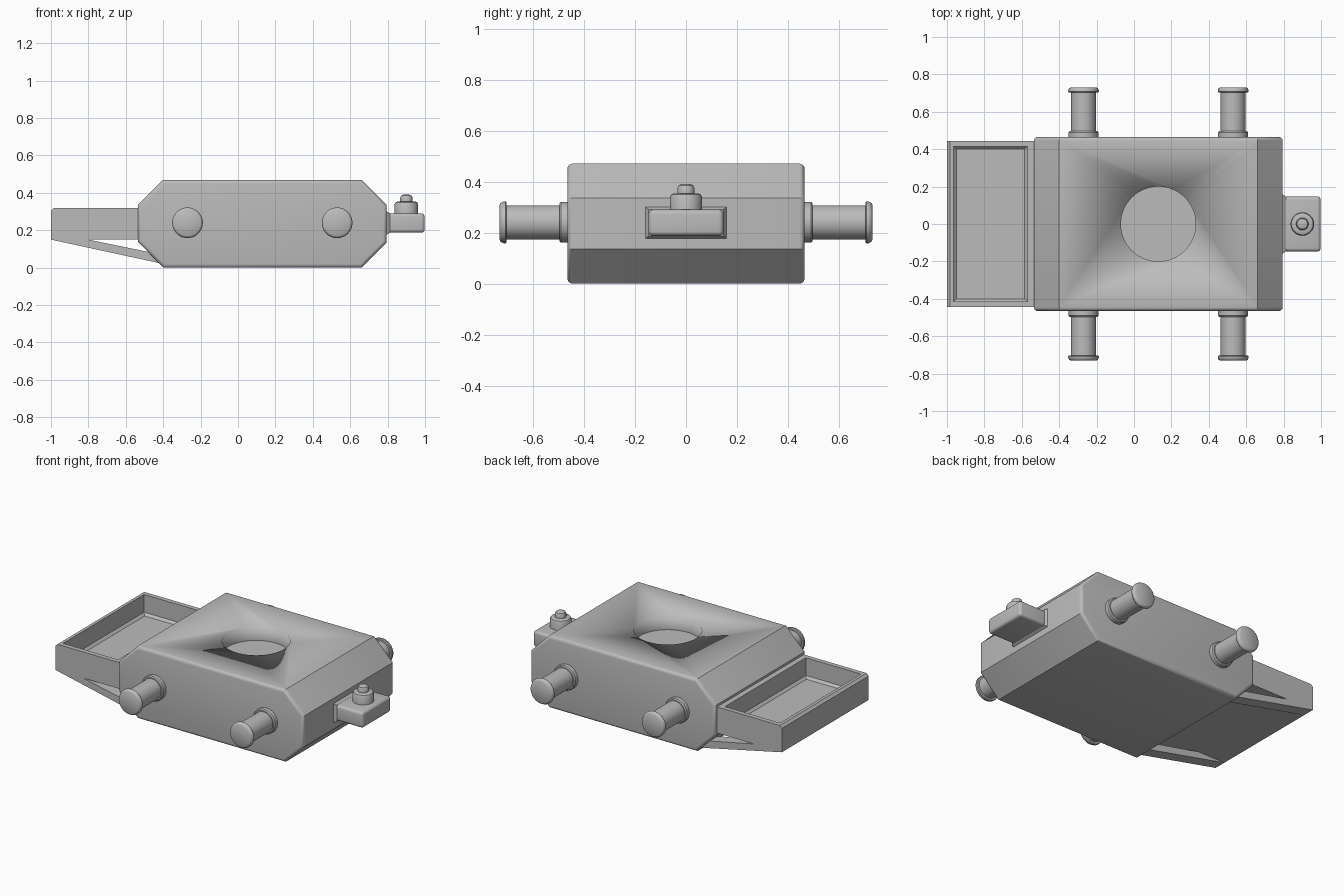
import bpy, bmesh, math
from mathutils import Matrix

cube = bpy.data.objects.get("Cube")
if cube:
    bpy.data.objects.remove(cube, do_unlink=True)

grey = bpy.data.materials.new("plain grey")
grey.use_nodes = True
grey.diffuse_color = (0.5, 0.5, 0.5, 1)
grey.node_tree.nodes["Principled BSDF"].inputs["Base Color"].default_value = (0.5, 0.5, 0.5, 1)


def finish(name, bm, smooth=True):
    bmesh.ops.recalc_face_normals(bm, faces=bm.faces)
    mesh = bpy.data.meshes.new(name)
    bm.to_mesh(mesh)
    bm.free()
    mesh.materials.append(grey)
    obj = bpy.data.objects.new(name, mesh)
    bpy.context.collection.objects.link(obj)
    if smooth:
        bpy.ops.object.select_all(action='DESELECT')
        obj.select_set(True)
        bpy.context.view_layer.objects.active = obj
        bpy.ops.object.shade_smooth_by_angle(angle=math.radians(35))
    return obj


def prism(name, profile, y0, y1, rim=0.0):
    """Extrude an xz profile along y, optionally rounding its two end rims."""
    bm = bmesh.new()
    face = bm.faces.new([bm.verts.new((x, y0, z)) for x, z in profile])
    ext = bmesh.ops.extrude_face_region(bm, geom=[face])
    moved = [v for v in ext["geom"] if isinstance(v, bmesh.types.BMVert)]
    bmesh.ops.translate(bm, verts=moved, vec=(0, y1 - y0, 0))
    if rim:
        edges = [e for e in bm.edges if abs(e.verts[0].co.y - e.verts[1].co.y) < 1e-4]
        bmesh.ops.bevel(bm, geom=edges, offset=rim, segments=4, profile=0.5, affect='EDGES')
    return finish(name, bm)


def box_bm(x, y, z):
    bm = bmesh.new()
    bmesh.ops.create_cube(bm, size=1)
    for v in bm.verts:
        v.co = [lo + (hi - lo) * (c + 0.5) for c, (lo, hi) in zip(v.co, (x, y, z))]
    return bm


def lathe(name, profile, matrix, steps=48):
    """Spin (radius, height) points about z, then place the result."""
    bm = bmesh.new()
    verts = [bm.verts.new((r, 0, h)) for r, h in profile]
    edges = [bm.edges.new(pair) for pair in zip(verts, verts[1:])]
    bmesh.ops.spin(bm, geom=verts + edges, cent=(0, 0, 0), axis=(0, 0, 1),
                   angle=math.tau, steps=steps)
    bmesh.ops.remove_doubles(bm, verts=bm.verts, dist=1e-5)
    bmesh.ops.transform(bm, matrix=matrix, verts=bm.verts)
    return finish(name, bm)


def cut(target, cutter):
    mod = target.modifiers.new("cut", 'BOOLEAN')
    mod.operation, mod.solver, mod.object = 'DIFFERENCE', 'EXACT', cutter
    cutter.hide_render = True
    cutter.hide_viewport = True


# Octagonal body with a round socket in the top
body = prism("body", [(-0.535, 0.14), (-0.40, 0), (0.66, 0), (0.795, 0.135),
                      (0.795, 0.335), (0.66, 0.47), (-0.40, 0.47), (-0.535, 0.335)],
             -0.465, 0.465, rim=0.02)
cut(body, lathe("socket_cutter", [(0, 0.38), (0.2, 0.38), (0.2, 0.6), (0, 0.6)],
                Matrix.Translation((0.13, 0, 0)), steps=64))

# Open tray with a hollow narrowing slightly at its floor
tray = prism("tray", [(-1, 0.15), (-0.53, 0.15), (-0.53, 0.32), (-0.985, 0.32), (-1, 0.305)],
             -0.445, 0.445)
hollow = box_bm((-0.965, -0.57), (-0.415, 0.415), (0.19, 0.5))
low = [e for e in hollow.edges if all(v.co.z < 0.2 for v in e.verts)]
bmesh.ops.bevel(hollow, geom=low, offset=0.015, segments=1, affect='EDGES')
cut(tray, finish("tray_cutter", hollow, smooth=False))

# Sloping braces under the tray, one on each side
for side, name in ((1, "left"), (-1, "right")):
    prism(name + "_tray_brace", [(-1, 0.15), (-0.40, 0.02), (-0.40, 0.068), (-0.80, 0.15)],
          side * 0.445, side * 0.365)

# Four flanged axle pegs
peg = [(0, 0.45), (0.08, 0.45), (0.08, 0.49), (0.074, 0.497), (0.067, 0.497),
       (0.067, 0.703), (0.078, 0.703), (0.082, 0.708), (0.082, 0.716), (0.077, 0.726),
       (0.069, 0.731), (0, 0.731)]
for side, name in ((1, "back"), (-1, "front")):
    for x, end in ((-0.27, "tray_end"), (0.53, "hitch_end")):
        lathe(f"{name}_{end}_peg", peg, Matrix.Translation((x, 0, 0.24))
              @ Matrix.Rotation(-side * math.pi / 2, 4, 'X'))

# Hitch: rounded block, flared root and stepped pin
block = box_bm((0.76, 0.998), (-0.147, 0.147), (0.187, 0.29))
bmesh.ops.bevel(block, geom=block.edges[:], offset=0.018, segments=4, profile=0.5,
                affect='EDGES')
finish("hitch_block", block)
root = box_bm((0.78, 0.812), (-0.168, 0.168), (0.168, 0.309))
for v in root.verts:
    if v.co.x > 0.8:
        v.co.y *= 0.147 / 0.168
        v.co.z = 0.2385 + (v.co.z - 0.2385) * 0.74
finish("hitch_root", root, smooth=False)
lathe("hitch_pin", [(0, 0.28), (0.063, 0.28), (0.063, 0.338), (0.058, 0.349), (0.048, 0.354),
                    (0.033, 0.354), (0.033, 0.375), (0.028, 0.385), (0.018, 0.39), (0, 0.39)],
      Matrix.Translation((0.90, 0, 0)))
